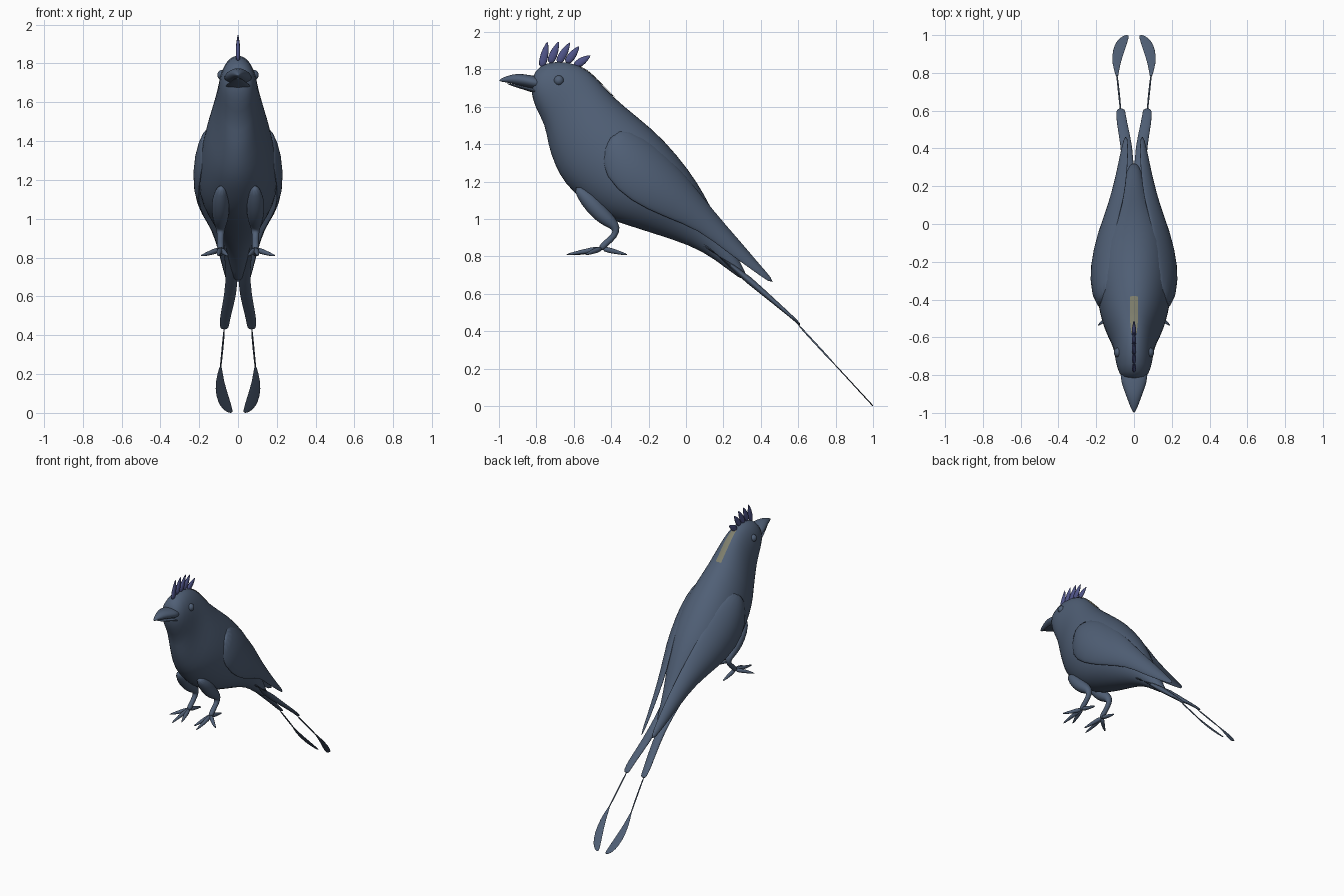
import bpy, bmesh, math
from mathutils import Vector

cube = bpy.data.objects.get("Cube")
if cube:
    bpy.data.objects.remove(cube, do_unlink=True)


def material(name, rgb):
    mat = bpy.data.materials.new(name)
    mat.use_nodes = True
    mat.diffuse_color = (*rgb, 1)
    bsdf = mat.node_tree.nodes["Principled BSDF"]
    bsdf.inputs["Base Color"].default_value = (*rgb, 1)
    return mat


SLATE = material("slate plumage", (0.08, 0.115, 0.18))
INDIGO = material("indigo crest", (0.08, 0.09, 0.25))
STRAW = material("straw nape", (0.21, 0.21, 0.15))


def loft(name, rings, mat=SLATE, mirror=False, bow=0.0, sides=16):
    """Skin elliptical rings, each given as (edge point, edge point, half thickness)."""
    rings = [(Vector(a), Vector(b), h) for a, b, h in rings]
    mids = [(a + b) / 2 for a, b, h in rings]
    bm = bmesh.new()
    loops = []
    for i, (a, b, h) in enumerate(rings):
        tangent = mids[min(i + 1, len(mids) - 1)] - mids[max(i - 1, 0)]
        normal = (b - a).cross(tangent).normalized()
        if normal.x < 0:
            normal.negate()
        loop = []
        for k in range(sides):
            t = math.tau * k / sides
            lift = h * math.sin(t) + bow * (b - a).length * math.sin(t) ** 2
            loop.append(bm.verts.new(mids[i] + (a - b) / 2 * math.cos(t) + normal * lift))
        loops.append(loop)
    for lower, upper in zip(loops, loops[1:]):
        for k in range(sides):
            n = (k + 1) % sides
            bm.faces.new((lower[k], lower[n], upper[n], upper[k]))
    bm.faces.new(loops[0])
    bm.faces.new(loops[-1])
    bmesh.ops.recalc_face_normals(bm, faces=bm.faces)
    mesh = bpy.data.meshes.new(name)
    bm.to_mesh(mesh)
    bm.free()
    for face in mesh.polygons:
        face.use_smooth = True
    mesh.materials.append(mat)
    obj = bpy.data.objects.new(name, mesh)
    bpy.context.collection.objects.link(obj)
    if mirror:
        obj.modifiers.new("Mirror", "MIRROR").use_mirror_merge = False
    obj.modifiers.new("Smooth", "SUBSURF").levels = 1
    obj.modifiers["Smooth"].render_levels = 1
    return obj


def tube(name, path, mat=SLATE, mirror=True):
    """Round tapered limb through (x, y, z, radius) points."""
    pts = [Vector(p[:3]) for p in path]
    rings = []
    for i, p in enumerate(path):
        tangent = pts[min(i + 1, len(pts) - 1)] - pts[max(i - 1, 0)]
        side = tangent.cross(Vector((1, 0, 0))).normalized() * p[3]
        rings.append((pts[i] + side, pts[i] - side, p[3]))
    return loft(name, rings, mat, mirror, sides=10)


# Head and body: back y, z, belly y, z, half width
body_sections = [
    (-.82, 1.76, -.83, 1.69, .04), (-.79, 1.82, -.81, 1.6, .08),
    (-.69, 1.85, -.75, 1.5, .1), (-.57, 1.83, -.74, 1.4, .107),
    (-.48, 1.76, -.7, 1.28, .13), (-.4, 1.66, -.65, 1.19, .165),
    (-.25, 1.54, -.56, 1.1, .195), (-.12, 1.43, -.45, 1.01, .21),
    (.02, 1.26, -.33, .97, .195), (.1, 1.13, -.17, .92, .145),
    (.17, .99, .02, .86, .09), (.25, .84, .15, .79, .055),
    (.34, .68, .31, .66, .03)]
body = loft("body", [((0, ty, tz), (0, by, bz), w)
                     for ty, tz, by, bz, w in body_sections], sides=24)

# Beak halves: y, top z, bottom z, half width
upper = [(-1, 1.745, 1.735, .004), (-.96, 1.765, 1.73, .024), (-.9, 1.78, 1.715, .045),
         (-.84, 1.77, 1.7, .07), (-.76, 1.76, 1.68, .08)]
lower = [(-.96, 1.727, 1.722, .012), (-.9, 1.718, 1.7, .035),
         (-.83, 1.7, 1.68, .06), (-.75, 1.69, 1.65, .08)]
for name, rows in (("upper_beak", upper), ("lower_beak", lower)):
    loft(name, [((0, y, t), (0, y, b), w) for y, t, b, w in rows])

# Folded wings, from shoulder to tip
loft("wings", [
    ((.14, -.37, 1.5), (.16, -.46, 1.38), .012),
    ((.12, -.22, 1.44), (.195, -.44, 1.22), .022),
    ((.1, -.1, 1.34), (.21, -.3, 1.09), .022),
    ((.085, .03, 1.2), (.18, -.12, 1.01), .02),
    ((.05, .14, 1.05), (.13, .07, .94), .018),
    ((.035, .29, .88), (.095, .22, .82), .012),
    ((.03, .39, .76), (.075, .35, .73), .008),
    ((.035, .47, .67), (.05, .46, .65), .004)], mirror=True, bow=.15)

# Forked tail
loft("tail_feathers", [
    ((0, .02, .91), (.085, .05, .9), .03),
    ((0, .27, .73), (.06, .27, .73), .025),
    ((.005, .41, .61), (.07, .41, .61), .016),
    ((.04, .55, .49), (.095, .55, .49), .01),
    ((.045, .6, .445), (.095, .6, .445), .007),
    ((.055, .61, .43), (.085, .61, .43), .005)], mirror=True)


# Tail streamers with paddle tips lie on one sloping line
def slope(y):
    return .434 - 1.085 * (y - .6)


tube("streamer_shafts", [(x, y, slope(y), .005) for x, y in
                         ((.07, .59), (.08, .7), (.092, .8))])
loft("streamer_paddles", [((i, y, slope(y)), (o, y, slope(y)), .003) for y, i, o in
                          ((.77, .085, .092), (.85, .073, .118), (.92, .048, .115),
                           (.97, .032, .092), (.99, .027, .068), (1, .03, .045))],
     mirror=True)

# Legs
tube("legs", [(.085, -.59, 1.17, .018), (.09, -.53, 1.11, .048), (.09, -.46, 1.03, .05),
              (.09, -.4, .98, .036), (.09, -.37, .95, .024), (.09, -.38, .91, .018),
              (.09, -.43, .87, .018), (.09, -.46, .835, .02)])

# Toes: knuckle x, y, then claw tip x, y
toes = {"outer": (.14, -.5, .195, -.54), "middle": (.1, -.55, .1, -.645),
        "inner": (.07, -.53, .05, -.6), "back": (.09, -.38, .085, -.31)}
for name, (kx, ky, tx, ty) in toes.items():
    tube(name + "_toes", [(.09, -.45, .843, .018), (kx, ky, .825, .014),
                          (tx, ty, .808, .004)])

# Eyes
bpy.ops.mesh.primitive_uv_sphere_add(segments=16, ring_count=10, radius=.027,
                                     location=(.08, -.68, 1.74))
eyes = bpy.context.object
eyes.name = "eyes"
bpy.ops.object.transform_apply(location=True)
bpy.ops.object.shade_smooth()
eyes.data.materials.append(SLATE)
eyes.modifiers.new("Mirror", "MIRROR")

# Crest feathers fanning backwards
tips = [(-.74, 1.95), (-.68, 1.95), (-.62, 1.945), (-.57, 1.925), (-.51, 1.875)]
for i, (ty, tz) in enumerate(tips):
    base = Vector((0, -.77 + .045 * i, 1.82 if i in (0, 4) else 1.84))
    tip = Vector((0, ty, tz))
    across = (tip - base).cross(Vector((1, 0, 0))).normalized()
    rings = []
    for t, w, h in ((-.1, .02, .012), (.35, .026, .014), (.7, .017, .008), (1, .002, .002)):
        p = base.lerp(tip, t)
        rings.append((p + across * w, p - across * w, h))
    loft("crest_feather_%d" % (i + 1), rings, INDIGO, sides=8)

# Nape stripe, a strip fitted onto the neck
bpy.ops.mesh.primitive_grid_add(x_subdivisions=4, y_subdivisions=14, size=1,
                                location=(0, -.475, 1.75),
                                rotation=(-math.pi / 4, 0, 0))
stripe = bpy.context.object
stripe.name = "nape_stripe"
stripe.scale = (.046, .27, 1)
bpy.ops.object.transform_apply(location=True, rotation=True, scale=True)
bpy.ops.object.shade_smooth()
stripe.data.materials.append(STRAW)
wrap = stripe.modifiers.new("Fit", "SHRINKWRAP")
wrap.target = body
wrap.wrap_mode = "ABOVE_SURFACE"
wrap.offset = .004
